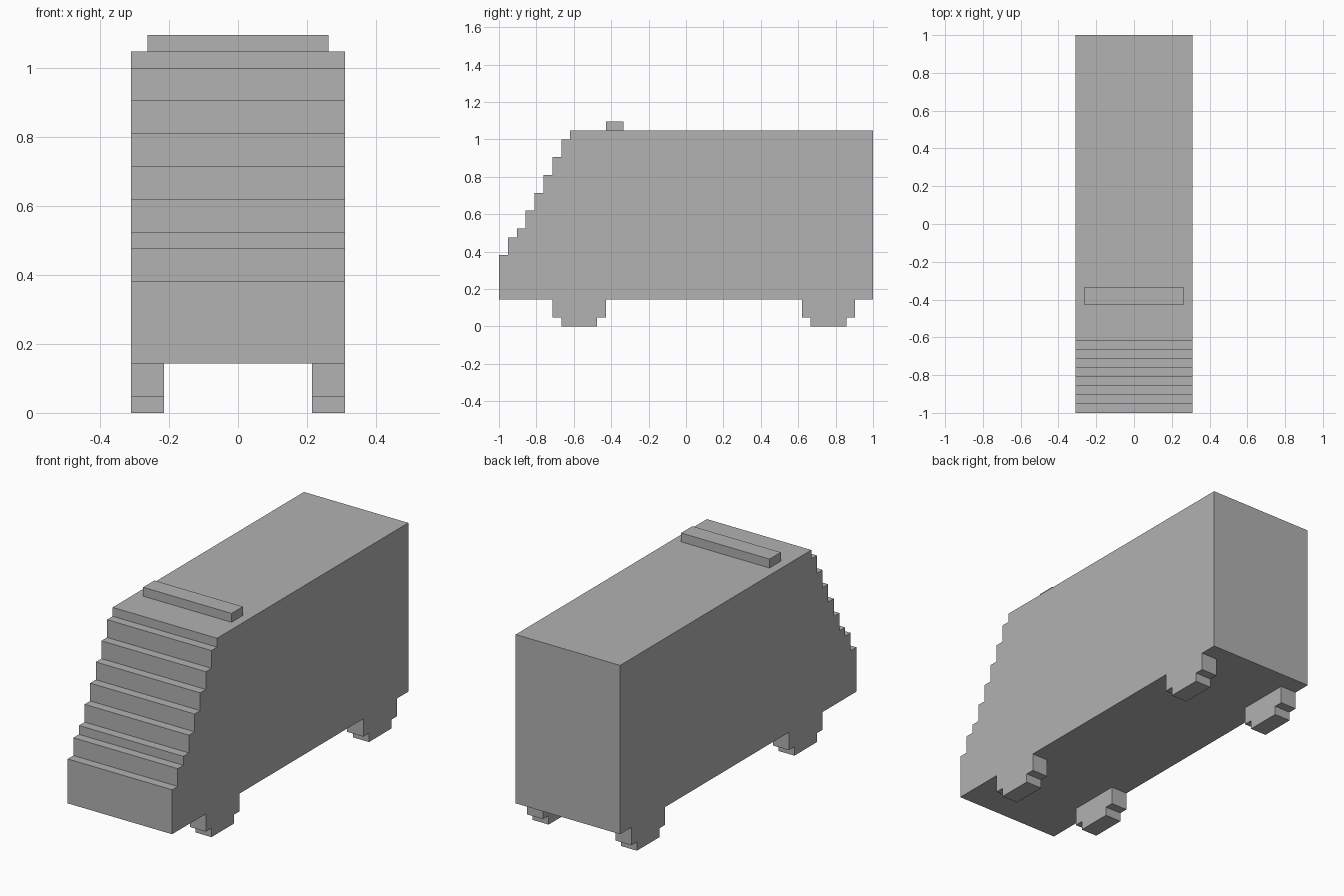
import bpy
import bmesh

if "Cube" in bpy.data.objects:
    bpy.data.objects.remove(bpy.data.objects["Cube"], do_unlink=True)

U = 1 / 21  # one block of the stepped grid

grey = bpy.data.materials.new("plain grey")
grey.use_nodes = True
GREY = (0.445, 0.445, 0.445, 1)
grey.diffuse_color = GREY
grey.node_tree.nodes["Principled BSDF"].inputs["Base Color"].default_value = GREY


def extrude_profile(name, profile, x0, x1):
    """Extrude a side outline of (y, z) block units from x0 to x1."""
    bm = bmesh.new()
    face = bm.faces.new([bm.verts.new((x0 * U, y * U, z * U)) for y, z in profile])
    new = bmesh.ops.extrude_face_region(bm, geom=[face])["geom"]
    verts = [g for g in new if isinstance(g, bmesh.types.BMVert)]
    bmesh.ops.translate(bm, verts=verts, vec=((x1 - x0) * U, 0, 0))
    bmesh.ops.recalc_face_normals(bm, faces=bm.faces)
    mesh = bpy.data.meshes.new(name)
    bm.to_mesh(mesh)
    bm.free()
    mesh.materials.append(grey)
    obj = bpy.data.objects.new(name, mesh)
    bpy.context.collection.objects.link(obj)
    return obj


# Body with a stepped windscreen and bonnet
outline = [(21, 22), (21, 3), (-21, 3)]
for i, top in enumerate((8, 10, 11, 13, 15, 17, 19, 21, 22)):
    y = i - 21
    outline.append((y, top))
    if top < 22:
        outline.append((y + 1, top))
extrude_profile("body", outline, -6.5, 6.5)

# Roof sign
extrude_profile("roof_sign", [(-9, 22), (-7, 22), (-7, 23), (-9, 23)], -5.5, 5.5)

# Four stepped wheels
half = [(3, 3), (3, 1), (2, 1), (2, 0)]
wheel = half + [(-y, z) for y, z in reversed(half)]
for end, centre in (("front", -12), ("rear", 16)):
    shape = [(centre + y, z) for y, z in wheel]
    for side, x0 in (("left", 4.5), ("right", -6.5)):
        extrude_profile(f"{end}_{side}_wheel", shape, x0, x0 + 2)
